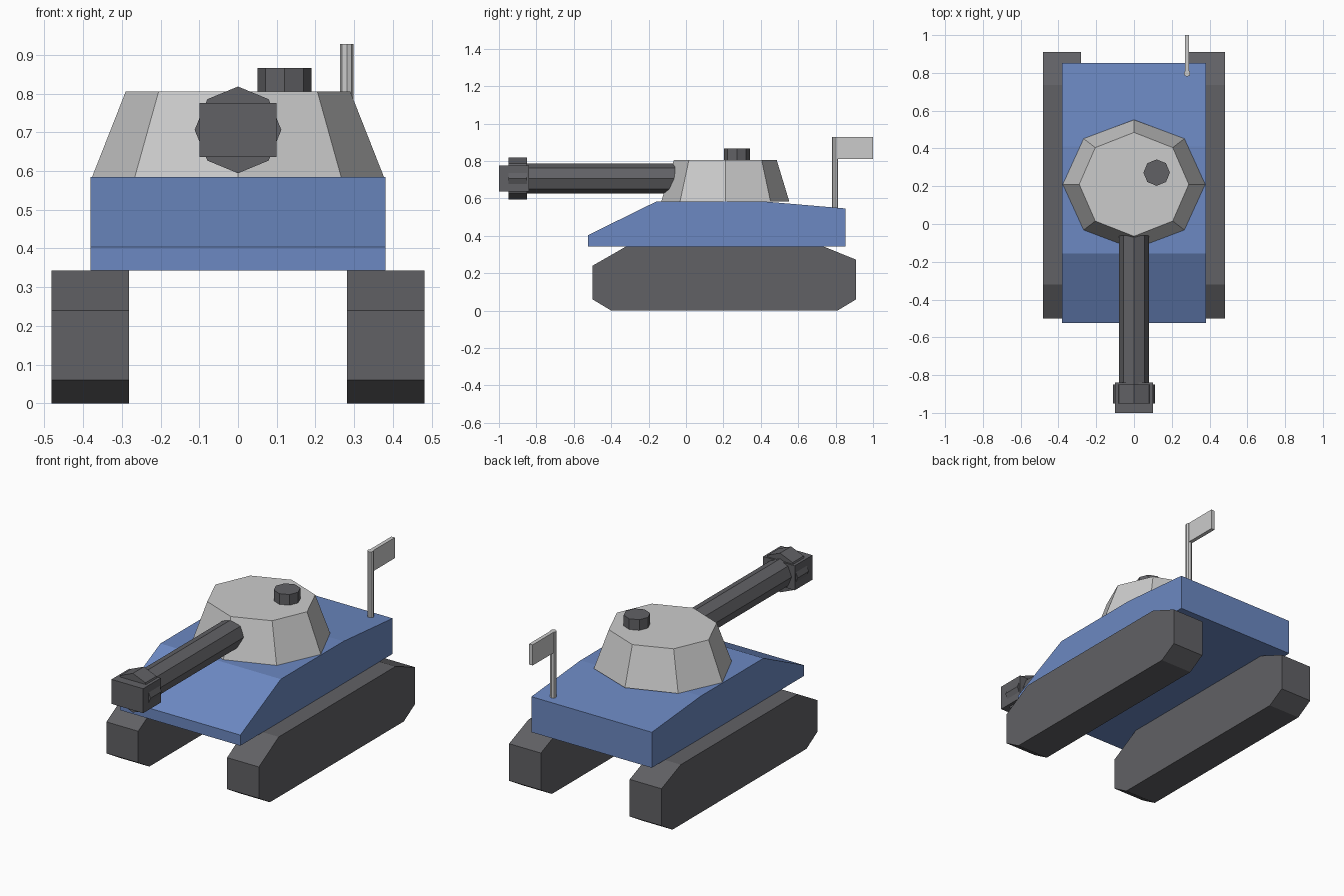
import bpy, bmesh, math

if "Cube" in bpy.data.objects:
    bpy.data.objects.remove(bpy.data.objects["Cube"])


def material(name, color):
    mat = bpy.data.materials.new(name)
    mat.diffuse_color = (*color, 1)
    mat.use_nodes = True
    mat.node_tree.nodes["Principled BSDF"].inputs["Base Color"].default_value = mat.diffuse_color
    return mat


blue = material("blue_paint", (0.15, 0.25, 0.54))
dark = material("dark_metal", (0.12, 0.12, 0.13))


def add_object(name, bm, mat=None):
    bmesh.ops.recalc_face_normals(bm, faces=bm.faces)
    mesh = bpy.data.meshes.new(name)
    bm.to_mesh(mesh)
    bm.free()
    if mat:
        mesh.materials.append(mat)
    obj = bpy.data.objects.new(name, mesh)
    bpy.context.collection.objects.link(obj)
    return obj


def loft(name, start, end, mat=None):
    """Closed solid between two matching rings of points."""
    bm = bmesh.new()
    a = [bm.verts.new(p) for p in start]
    b = [bm.verts.new(p) for p in end]
    n = len(a)
    bm.faces.new(a)
    bm.faces.new(b)
    for i in range(n):
        j = (i + 1) % n
        bm.faces.new((a[i], a[j], b[j], b[i]))
    return add_object(name, bm, mat)


def side_profile(name, points, x0, x1, mat=None):
    return loft(name, [(x0, y, z) for y, z in points],
                [(x1, y, z) for y, z in points], mat)


def box(name, x, y, z, mat=None):
    corners = [(y[0], z[0]), (y[1], z[0]), (y[1], z[1]), (y[0], z[1])]
    return side_profile(name, corners, *x, mat)


def ring(r1, r2, sides=8):
    angles = [math.pi / 2 + 2 * math.pi * i / sides for i in range(sides)]
    return [(r1 * math.cos(t), r2 * math.sin(t)) for t in angles]


def upright(name, cx, cy, z0, z1, bottom, top, mat=None):
    return loft(name, [(cx + x, cy + y, z0) for x, y in ring(*bottom)],
                [(cx + x, cy + y, z1) for x, y in ring(*top)], mat)


def along_y(name, y0, y1, cz, r, mat=None):
    return loft(name, [(x, y0, cz + z) for x, z in ring(r, r)],
                [(x, y1, cz + z) for x, z in ring(r, r)], mat)


# Tracks
track = [(-0.50, 0.06), (-0.40, 0), (0.81, 0), (0.91, 0.06),
         (0.91, 0.272), (0.735, 0.343), (-0.32, 0.343), (-0.50, 0.24)]
for side, name in ((-1, "left_track"), (1, "right_track")):
    side_profile(name, track, side * 0.281, side * 0.482, dark)

# Hull
side_profile("hull", [(-0.523, 0.343), (0.853, 0.343), (0.853, 0.546), (0.41, 0.584),
                      (-0.157, 0.584), (-0.523, 0.404)], -0.381, 0.381, blue)

# Turret and hatch
upright("turret", 0, 0.21, 0.584, 0.805, (0.377, 0.342), (0.29, 0.275))
upright("hatch", 0.12, 0.272, 0.79, 0.866, (0.07, 0.07), (0.07, 0.07), dark)

# Gun barrel with muzzle block and collar
along_y("gun_barrel", -0.86, -0.06, 0.706, 0.08, dark)
along_y("muzzle_collar", -0.95, -0.85, 0.706, 0.112, dark)
box("muzzle_block", (-0.1, 0.1), (-1.0, -0.84), (0.636, 0.776), dark)

# Flag on its pole
upright("flag_pole", 0.281, 0.797, 0.53, 0.928, (0.017, 0.017), (0.017, 0.017))
box("flag", (0.27, 0.292), (0.797, 1.0), (0.81, 0.928))
